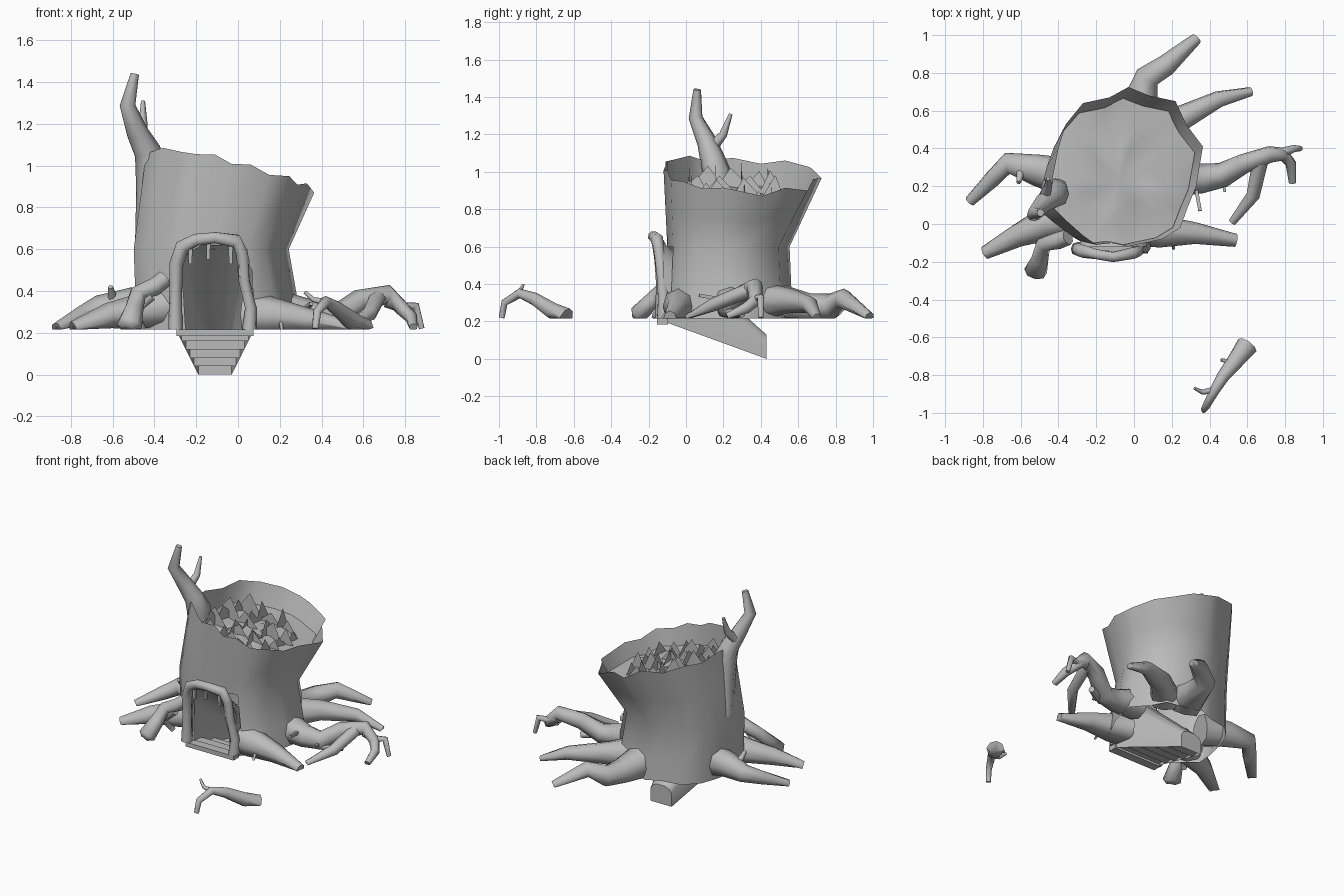
import bpy, bmesh, math, random
from mathutils import Vector

if "Cube" in bpy.data.objects:
    bpy.data.objects.remove(bpy.data.objects["Cube"])

random.seed(4)
GROUND = .215
mat = bpy.data.materials.new("grey wood")
mat.diffuse_color = (0.5, 0.5, 0.5, 1)
mat.use_nodes = True
mat.node_tree.nodes["Principled BSDF"].inputs["Base Color"].default_value = mat.diffuse_color


def finish(name, bm, angle=40, recalc=True):
    """Turn a bmesh into an object, smooth except for sharp folds."""
    if recalc:
        bmesh.ops.recalc_face_normals(bm, faces=bm.faces)
    for f in bm.faces:
        f.smooth = True
    for e in bm.edges:
        e.smooth = len(e.link_faces) == 2 and e.calc_face_angle(0) < math.radians(angle)
    me = bpy.data.meshes.new(name)
    bm.to_mesh(me)
    bm.free()
    me.materials.append(mat)
    ob = bpy.data.objects.new(name, me)
    bpy.context.collection.objects.link(ob)
    return ob


def bridge(bm, a, b):
    n = len(a)
    return [bm.faces.new((a[i], a[(i + 1) % n], b[(i + 1) % n], b[i])) for i in range(n)]


def tubes(name, *paths, sides=8):
    """Tapered tubes resting on the ground; each path is a list of (x, y, z, radius)."""
    bm = bmesh.new()
    for path in paths:
        pts = [Vector(p[:3]) for p in path]
        rings, u = [], None
        for i, p in enumerate(pts):
            d = (pts[min(i + 1, len(pts) - 1)] - pts[max(i - 1, 0)]).normalized()
            u = (u - d * u.dot(d)).normalized() if u else d.orthogonal().normalized()
            v = d.cross(u)
            r = []
            for k in range(sides):
                a = k * math.tau / sides
                q = p + path[i][3] * random.uniform(.93, 1.07) * (u * math.cos(a) + v * math.sin(a))
                q.z = max(q.z, GROUND)
                r.append(bm.verts.new(q))
            rings.append(r)
        for a, b in zip(rings, rings[1:]):
            bridge(bm, a, b)
        bm.faces.new(rings[0])
        bm.faces.new(rings[-1])
    return finish(name, bm, 75)


# Trunk: the rim outline seen from above is rescaled for each lower ring
rim_xy = [(-.2, -.11), (-.11, -.10), (-.03, -.12), (.06, -.10), (.15, -.08), (.245, -.02),
          (.285, .09), (.33, .2), (.365, .41), (.275, .53), (.22, .65), (.08, .68), (-.03, .725),
          (-.13, .67), (-.27, .64), (-.36, .53), (-.4, .4), (-.43, .25), (-.44, .1), (-.36, .02), (-.27, -.06)]


def ring(cx, cy, hx, hy, z):
    return [Vector((cx + (x + .045) / .41 * hx, cy + (y - .3) / .42 * hy, z)) for x, y in rim_xy]


rim = []
for i, (x, y) in enumerate(rim_xy):
    z = min(1.06, .89 + (.36 - x) * .28) - .05 * (y - .3) + (.012 if i % 2 else -.012)
    rim.append(Vector((x, y, z)))
mid = ring(-.135, .225, .378, .325, .6)
rings = [ring(-.1, .225, .4, .345, GROUND), ring(-.11, .225, .395, .335, .36), mid,
         [a.lerp(b, .5) for a, b in zip(mid, rim)], rim]
bm = bmesh.new()
vr = [[bm.verts.new(p) for p in r] for r in rings]
doomed = []
for lvl, (a, b) in enumerate(zip(vr, vr[1:])):
    faces = bridge(bm, a, b)
    if lvl < 2:
        doomed += faces[:4]          # doorway columns
bmesh.ops.delete(bm, geom=doomed, context='FACES')
finish("trunk", bm, 65)

# Gently uneven wood surface inside the rim
bm = bmesh.new()
edge = [a.lerp(b, .68) for a, b in zip(mid, rim)]
c = sum(edge, Vector()) / len(edge)
edge = [c.lerp(p, .99) for p in edge]
levels = [[bm.verts.new(p) for p in edge]]
for s in (.7, .4):
    levels.append([bm.verts.new(c.lerp(p, s) + Vector((0, 0, random.uniform(-.015, .03)))) for p in edge])
for a, b in zip(levels, levels[1:]):
    bridge(bm, a, b)
tip = bm.verts.new(c + Vector((0, 0, .01)))
for i in range(len(edge)):
    bm.faces.new((levels[-1][i], levels[-1][(i + 1) % len(edge)], tip))
finish("wood_core", bm, 80)

# Rows of broad upright splinters standing on the core
bm = bmesh.new()
for off in (-.22, -.08, .06, .2):
    w = math.sqrt(.31 ** 2 - off ** 2)
    n = max(2, round(w * 2 / .15))
    for turned in (False, True):
        a, b = ((-w, off), (w, off + .03)) if turned else ((off, -w), (off + .03, w))
        start, end = [Vector((c.x + p[0], c.y + p[1], 0)) for p in (a, b)]
        for k in range(n):
            p, q = start.lerp(end, k / n), start.lerp(end, min(1, (k + 1.35) / n))
            t = p.lerp(q, random.uniform(.35, .65))
            for v in (p, q, t):
                v.z = .27 * (c.x - v.x) + c.z - .02
            t.z += random.uniform(.1, .16)
            bm.faces.new([bm.verts.new(v) for v in (p, q, t)])
finish("wood_splinters", bm, 20, False)

# Tunnel: arch lofted from the doorway down to a small end wall
bm = bmesh.new()
arch = [(0, 0), (0, .7), (.12, .9), (.32, 1), (.68, 1), (.88, .9), (1, .7), (1, 0)]
front = [bm.verts.new((-.29 + .36 * u, -.12, .2 + .42 * v)) for u, v in arch]
back = [bm.verts.new((-.19 + .16 * u, .43, .13 * v)) for u, v in arch]
for i in range(len(arch) - 1):
    bm.faces.new((front[i], front[i + 1], back[i + 1], back[i]))
bm.faces.new(back)
finish("tunnel", bm)

# Stairs: zigzag strip narrowing as it goes down
bm = bmesh.new()
steps, prev = 5, None
for i in range(steps + 1):
    t = i / steps
    y, z = -.12 + .55 * t, .2 * (1 - t)
    x0, x1 = -.29 + .1 * t, .07 - .1 * t
    for h in ([z] if i == 0 else [z + .2 / steps, z]):
        cur = [bm.verts.new((x, y, h)) for x in (x0, x1)]
        if prev:
            bm.faces.new((prev[0], prev[1], cur[1], cur[0]))
        prev = cur
finish("stairs", bm, 20)

# Door sill
bm = bmesh.new()
bmesh.ops.create_cube(bm, size=1)
for v in bm.verts:
    v.co = Vector((-.11 + v.co.x * .37, -.125 + v.co.y * .06, .2 + v.co.z * .03))
finish("door_sill", bm)

# Root frame around the doorway, with hanging rootlets
tubes("door_frame",
      [(-.30, -.13, .21, .036), (-.30, -.13, .4, .03), (-.295, -.135, .53, .034), (-.265, -.145, .61, .036),
       (-.2, -.16, .645, .03), (-.11, -.175, .655, .028), (-.01, -.155, .64, .033), (.02, -.145, .58, .03),
       (.03, -.13, .45, .028), (.06, -.12, .32, .03), (.055, -.12, .21, .036)])
tubes("hanging_rootlets", *[[(x, -.15, z + .1, .015), (x, -.15, z, .011)]
                            for x, z in ((-.228, .53), (-.142, .55), (-.035, .53), (.012, .47))], sides=4)

# Roots
tubes("back_root", [(-.02, .48, .3, .11), (.04, .66, .27, .085), (.07, .78, .28, .07),
                    (.17, .84, .32, .055), (.33, .98, .22, .03)])
tubes("back_right_root", [(.1, .43, .3, .1), (.25, .56, .31, .07), (.45, .66, .29, .045), (.62, .7, .22, .025)])
tubes("right_root",
      [(.18, .24, .31, .1), (.36, .24, .28, .075), (.47, .26, .27, .065), (.58, .32, .35, .055),
       (.72, .37, .385, .045), (.79, .37, .31, .035), (.83, .32, .27, .03), (.84, .22, .225, .02)],
      [(.72, .37, .36, .04), (.79, .38, .32, .025), (.85, .4, .33, .02), (.88, .4, .22, .014)],
      [(.67, .34, .37, .04), (.63, .15, .29, .035), (.52, .01, .22, .02)],
      [(.4, .24, .27, .04), (.5, .24, .25, .03), (.6, .3, .24, .02)])
tubes("front_right_root", [(.04, -.01, .28, .11), (.15, -.04, .28, .09), (.33, -.05, .26, .06), (.54, -.085, .22, .035)],
      [(.2, -.08, .28, .012), (.21, -.13, .21, .008)])
tubes("front_left_root", [(-.32, .04, .33, .1), (-.47, 0, .3, .085), (-.62, -.06, .28, .06), (-.79, -.155, .22, .035)])
tubes("front_left_hooked_root", [(-.35, -.07, .46, .04), (-.4, -.09, .42, .045), (-.48, -.11, .385, .04),
                                 (-.5, -.18, .31, .045), (-.52, -.25, .23, .06), (-.53, -.27, .215, .03)],
      [(-.42, -.1, .38, .03), (-.5, -.1, .3, .025), (-.46, -.06, .22, .02)])
tubes("left_root", [(-.34, .24, .31, .11), (-.52, .29, .33, .085), (-.67, .32, .32, .06), (-.75, .24, .28, .045),
                    (-.87, .12, .22, .03)],
      [(-.6, .28, .36, .025), (-.61, .22, .42, .012)])
tubes("root_spurs", [(.33, .18, .32, .014), (.35, .07, .34, .012)], [(.47, .26, .27, .014), (.48, .17, .27, .01)],
      sides=4)

# Dead branch growing out of the left wall
tubes("dead_branch",
      [(-.44, .2, .62, .05), (-.42, .18, .85, .07), (-.415, .16, 1.0, .075), (-.435, .14, 1.07, .065),
       (-.48, .11, 1.16, .052), (-.53, .05, 1.29, .038), (-.495, .06, 1.44, .02)],
      [(-.48, .13, 1.12, .035), (-.455, .2, 1.2, .022), (-.455, .24, 1.31, .01)])

# Broken root tip lying in front
tubes("loose_root",
      [(.6, -.64, .22, .055), (.55, -.71, .255, .048), (.47, -.81, .32, .034), (.42, -.89, .35, .026),
       (.38, -.97, .3, .02), (.37, -.985, .22, .016)],
      [(.42, -.88, .345, .018), (.36, -.89, .36, .012), (.32, -.87, .395, .008)],
      [(.52, -.73, .27, .014), (.46, -.72, .29, .008)])
